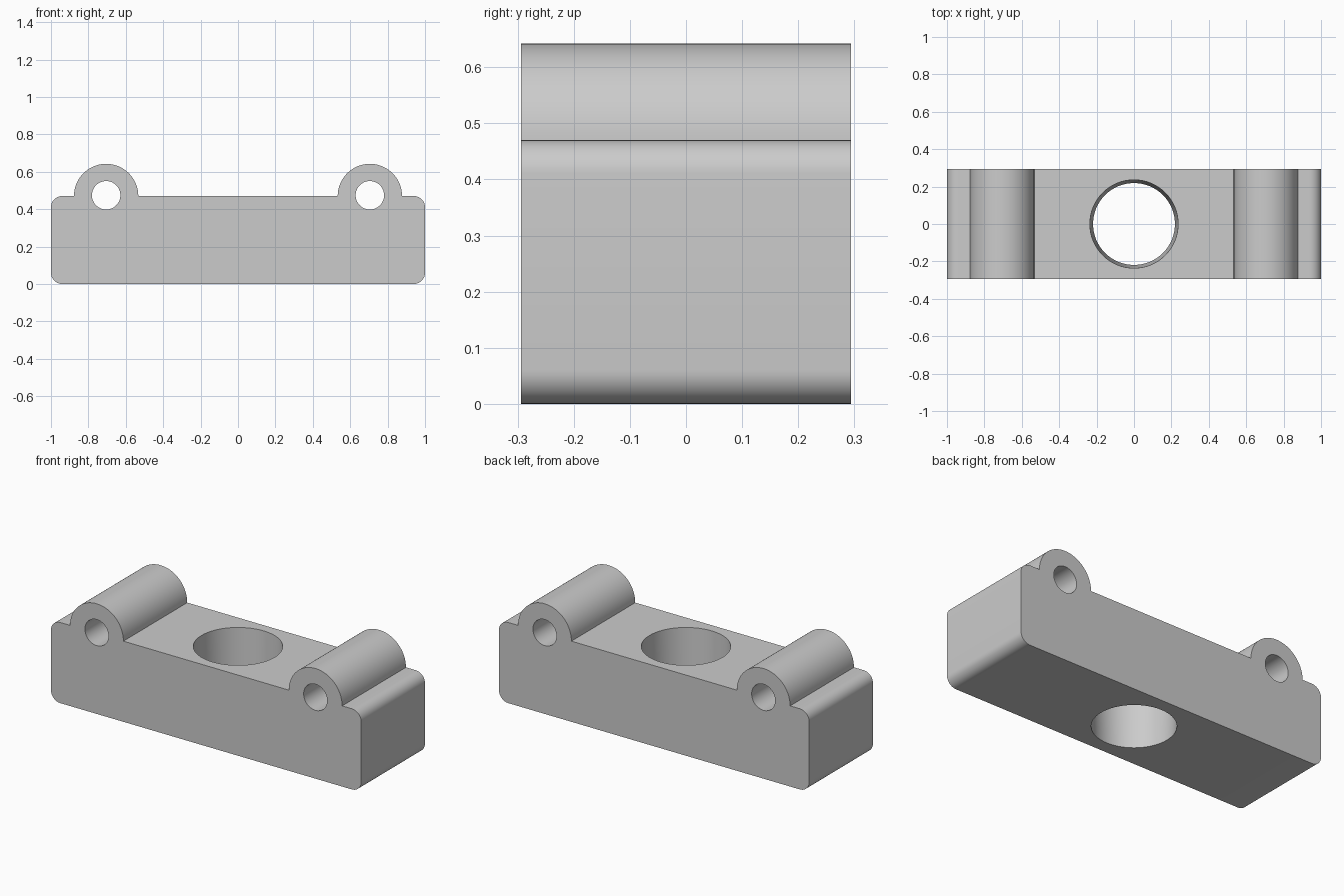
import bpy, bmesh, math
from mathutils import Matrix

cube = bpy.data.objects.get("Cube")
if cube:
    bpy.data.objects.remove(cube, do_unlink=True)

DEPTH, TOP, CORNER = 0.588, 0.47, 0.06
BOSS_X, BOSS_R, PIN_R = 0.705, 0.172, 0.076

grey = bpy.data.materials.new("light_grey")
grey.use_nodes = True
colour = (0.6, 0.6, 0.6, 1)
grey.diffuse_color = colour
grey.node_tree.nodes["Principled BSDF"].inputs["Base Color"].default_value = colour


def arc(cx, cz, r, start, end, steps):
    angles = [math.radians(start + (end - start) * i / steps) for i in range(steps + 1)]
    return [(cx + r * math.cos(a), cz + r * math.sin(a)) for a in angles]


def add_object(name, bm):
    mesh = bpy.data.meshes.new(name)
    bmesh.ops.recalc_face_normals(bm, faces=bm.faces)
    bm.to_mesh(mesh)
    bm.free()
    mesh.materials.append(grey)
    obj = bpy.data.objects.new(name, mesh)
    bpy.context.collection.objects.link(obj)
    return obj


def cone_cutter(name, r1, r2, length, matrix):
    bm = bmesh.new()
    bmesh.ops.create_cone(bm, cap_ends=True, segments=64, radius1=r1, radius2=r2,
                          depth=length, matrix=matrix)
    obj = add_object(name, bm)
    obj.hide_render = True
    return obj


# Block with rounded corners and two half-round bosses, extruded front to back
e = 1 - CORNER
outline = (arc(e, CORNER, CORNER, -90, 0, 10)
           + arc(e, TOP - CORNER, CORNER, 0, 90, 10)
           + arc(BOSS_X, TOP, BOSS_R, 0, 180, 40)
           + arc(-BOSS_X, TOP, BOSS_R, 0, 180, 40)
           + arc(-e, TOP - CORNER, CORNER, 90, 180, 10)
           + arc(-e, CORNER, CORNER, 180, 270, 10))
bm = bmesh.new()
face = bm.faces.new([bm.verts.new((x, -DEPTH / 2, z)) for x, z in outline])
side = bmesh.ops.extrude_face_region(bm, geom=[face])
bmesh.ops.translate(bm, vec=(0, DEPTH, 0),
                    verts=[v for v in side["geom"] if isinstance(v, bmesh.types.BMVert)])
block = add_object("bracket_block", bm)

# Pin holes through the bosses and a tapered bore through the middle
turn = Matrix.Rotation(math.pi / 2, 4, "X")
cutters = [cone_cutter(f"{label}_pin_cutter", PIN_R, PIN_R, 1,
                       Matrix.Translation((s * BOSS_X, 0, TOP + 0.004)) @ turn)
           for label, s in (("left", 1), ("right", -1))]
cutters.append(cone_cutter("bore_cutter", 0.217, 0.238, TOP + 0.1,
                           Matrix.Translation((0, 0, TOP / 2))))

bpy.context.view_layer.objects.active = block
for cutter in cutters:
    mod = block.modifiers.new(cutter.name, "BOOLEAN")
    mod.operation, mod.solver, mod.object = "DIFFERENCE", "EXACT", cutter
    bpy.ops.object.modifier_apply(modifier=mod.name)
    bpy.data.objects.remove(cutter, do_unlink=True)

# Smooth curved walls, sharp rims
bpy.ops.object.select_all(action="DESELECT")
block.select_set(True)
bpy.ops.object.shade_smooth_by_angle(angle=math.radians(30))
